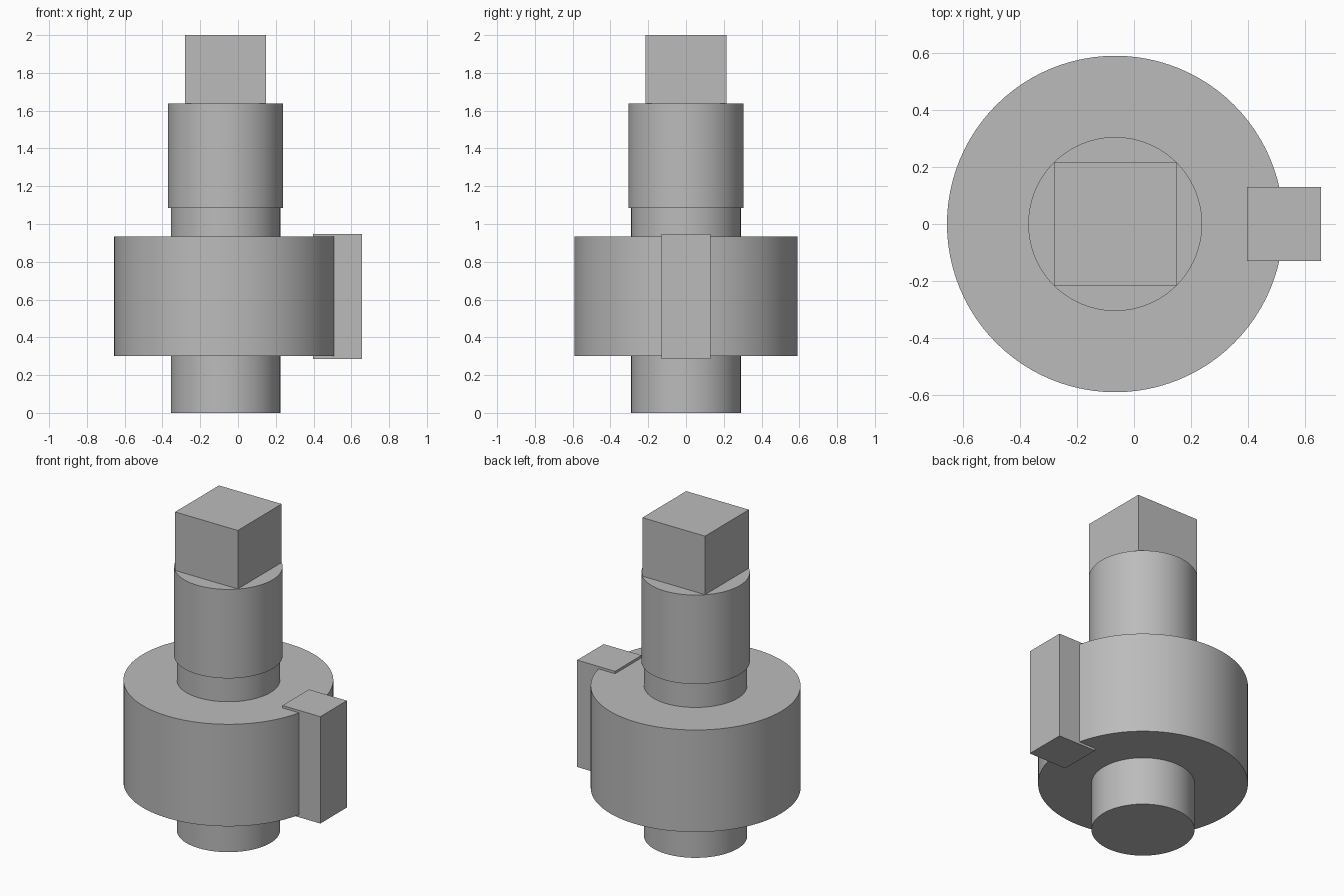
import bpy
import math

cube = bpy.data.objects.get("Cube")
if cube:
    bpy.data.objects.remove(cube, do_unlink=True)

AXIS_X = -0.066  # shaft axis, offset by the key

steel = bpy.data.materials.new("plain_grey")
GREY = (0.5, 0.5, 0.5, 1.0)
steel.use_nodes = True
steel.diffuse_color = GREY
steel.node_tree.nodes["Principled BSDF"].inputs["Base Color"].default_value = GREY


def finish(name):
    obj = bpy.context.object
    obj.name = name
    obj.data.materials.append(steel)
    return obj


def cylinder(name, radius, z0, z1):
    bpy.ops.mesh.primitive_cylinder_add(
        vertices=96, radius=radius, depth=z1 - z0,
        location=(AXIS_X, 0, (z0 + z1) / 2))
    finish(name)
    bpy.ops.object.shade_smooth_by_angle(angle=math.radians(30))


def block(name, x, width, z0, z1):
    bpy.ops.mesh.primitive_cube_add(size=1, location=(x, 0, (z0 + z1) / 2))
    obj = finish(name)
    obj.scale = (width, width, z1 - z0)
    bpy.ops.object.transform_apply(location=False, rotation=False, scale=True)


# Stepped shaft with a wide collar
cylinder("lower_shaft", 0.29, 0, 1.085)
cylinder("collar", 0.59, 0.30, 0.933)
cylinder("upper_shaft", 0.305, 1.085, 1.637)

# Square drive end and the key set into the collar
block("square_drive", AXIS_X, 0.43, 1.637, 2.0)
block("collar_key", 0.526, 0.26, 0.285, 0.948)
